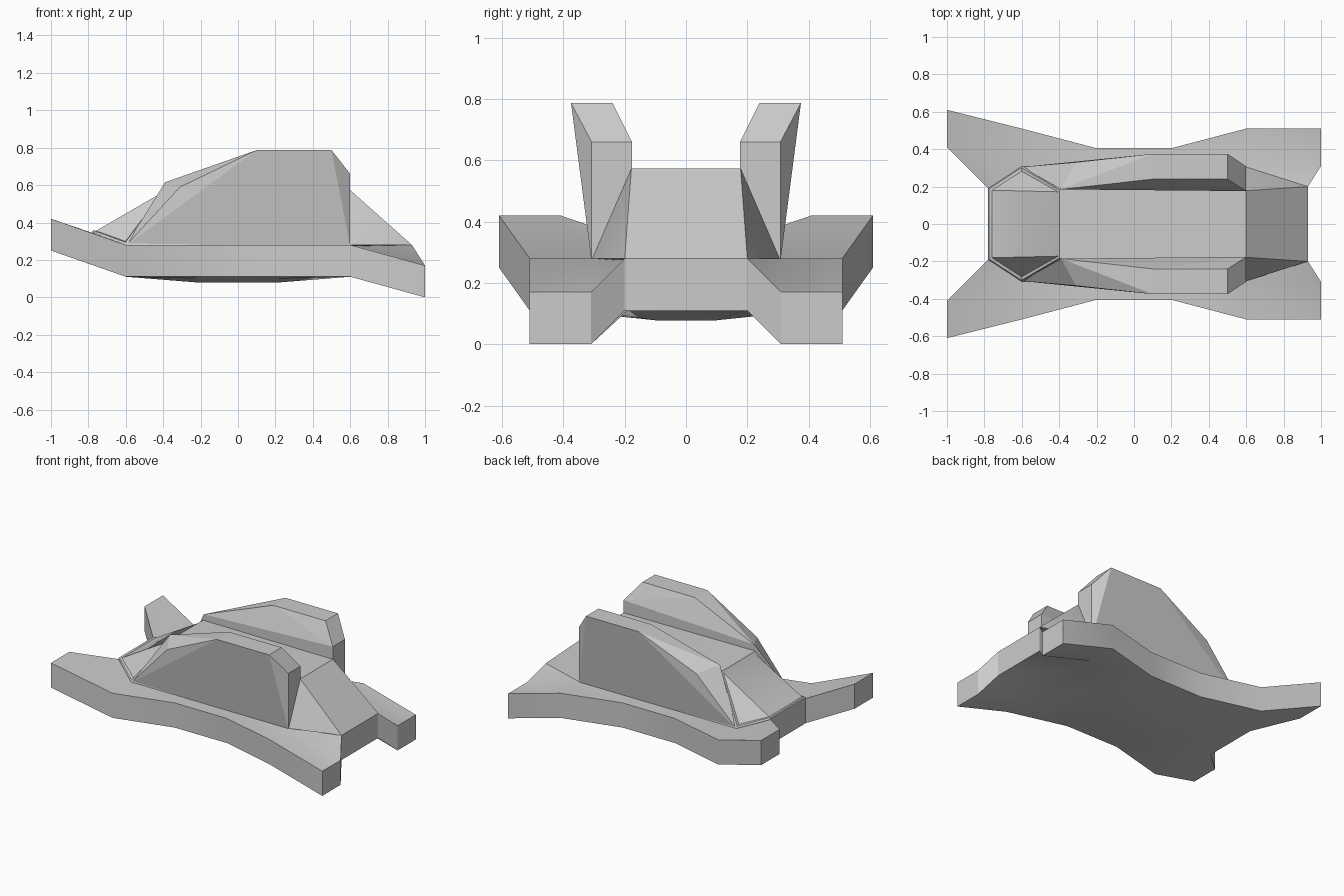
import bpy, bmesh
from math import radians

if "Cube" in bpy.data.objects:
    bpy.data.objects.remove(bpy.data.objects["Cube"])


def finish(bm, name, angle=None):
    bmesh.ops.recalc_face_normals(bm, faces=bm.faces[:])
    me = bpy.data.meshes.new(name)
    bm.to_mesh(me)
    bm.free()
    ob = bpy.data.objects.new(name, me)
    bpy.context.collection.objects.link(ob)
    if angle:
        bpy.ops.object.select_all(action='DESELECT')
        ob.select_set(True)
        bpy.context.view_layer.objects.active = ob
        bpy.ops.object.shade_smooth_by_angle(angle=radians(angle))
    return ob


def hull(points):
    bm = bmesh.new()
    for p in points:
        bm.verts.new(p)
    res = bmesh.ops.convex_hull(bm, input=bm.verts[:])
    loose = [v for v in bm.verts if not v.link_faces]
    bmesh.ops.delete(bm, geom=loose, context='VERTS')
    bmesh.ops.dissolve_limit(bm, angle_limit=radians(1), verts=bm.verts[:], edges=bm.edges[:])
    bmesh.ops.recalc_face_normals(bm, faces=bm.faces[:])
    return bm


# Forked base slab: half stations as (x, y, z) for outer edge, inner edge, centre strip
TOP = [
    [(-1, .61, .42), (-1, .41, .42), (-.78, .19, .345)],
    [(-.6, .51, .28), (-.6, .31, .28), (-.6, .19, .28)],
    [(-.2, .405, .28), (-.2, .31, .28), (-.2, .19, .28)],
    [(.2, .405, .28), (.2, .31, .28), (.2, .19, .28)],
    [(.6, .51, .28), (.6, .31, .28), (.6, .19, .28)],
    [(1, .51, .17), (1, .31, .17), (.93, .2, .28)]]
T = .17
bm = bmesh.new()
grids = []
for layer in range(2):
    rows = []
    for i, row in enumerate(TOP):
        half = []
        for j, (x, y, z) in enumerate(row):
            if layer:
                z -= T
                if i in (2, 3):  # shallow keel under the middle
                    z -= (0, .01, .032)[j]
                    y -= (0, 0, .09)[j]
            half.append((x, y, z))
        full = half + [(x, -y, z) for x, y, z in reversed(half)]
        rows.append([bm.verts.new(p) for p in full])
    grids.append(rows)
for rows in grids:
    for a, b in zip(rows, rows[1:]):
        for k in range(5):
            bm.faces.new((a[k], a[k + 1], b[k + 1], b[k]))
t, b = grids
loop = lambda g: (g[0] + [g[i][5] for i in range(1, 6)] + g[5][4::-1]
                  + [g[i][0] for i in range(4, 0, -1)])
lt, lb = loop(t), loop(b)
for i in range(len(lt)):
    j = (i + 1) % len(lt)
    bm.faces.new((lt[i], lt[j], lb[j], lb[i]))
finish(bm, "base_slab", 30)

# Central body with sloped tail and framed, recessed canopy
body = [(-.78, .19, .352), (-.6, .308, .285), (-.6, .308, .25), (-.78, .19, .3),
        (-.39, .185, .573), (.6, .178, .573), (.6, .305, .28), (.93, .2, .28)]
bm = hull([(x, s * y, z) for x, y, z in body for s in (1, -1)])
glass = [f for f in bm.faces if f.normal.z > .2 and all(v.co.x < -.38 for v in f.verts)]
bmesh.ops.inset_region(bm, faces=glass, thickness=.008, use_even_offset=True)
bmesh.ops.inset_region(bm, faces=glass, thickness=.012, depth=-.012, use_even_offset=True)
finish(bm, "body", 30)

# Side pods, mirrored
pod = [(-.6, .305, .275), (-.39, .185, .615), (-.39, .185, .28), (-.31, .33, .59),
       (.1, .24, .787), (.1, .375, .787), (.5, .24, .787), (.5, .375, .787),
       (.6, .176, .66), (.6, .308, .66), (.6, .176, .27), (.6, .308, .27)]
for s, name in ((1, "left_pod"), (-1, "right_pod")):
    finish(hull([(x, s * y, z) for x, y, z in pod]), name)
